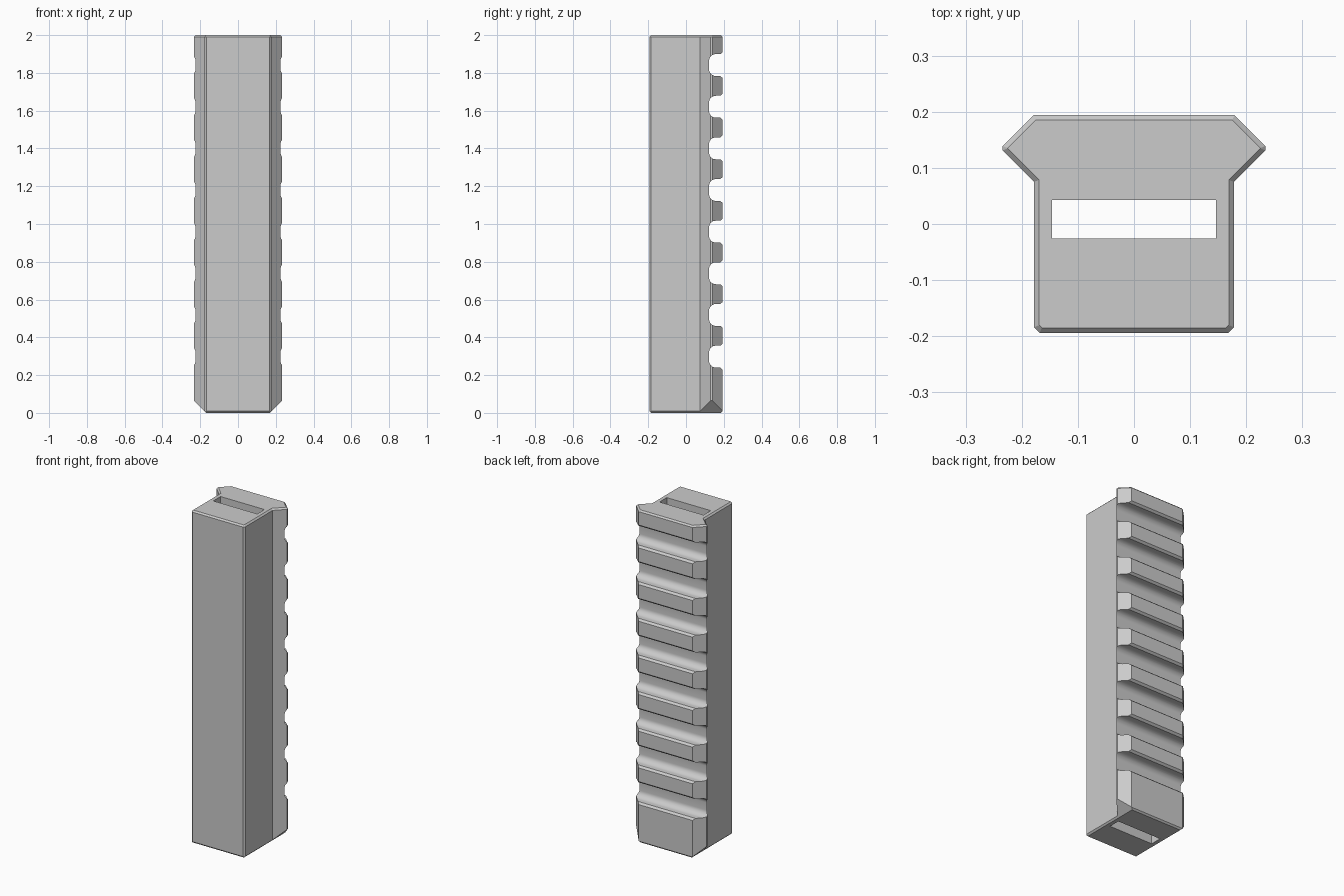
import bpy, bmesh, math
from mathutils import Vector

cube = bpy.data.objects.get("Cube")
if cube:
    bpy.data.objects.remove(cube, do_unlink=True)

HEIGHT = 2.0
BACK = 0.194
BODY_X = 0.178
CHAMFER = 0.009

grey = bpy.data.materials.new("plain grey")
grey.use_nodes = True
colour = (0.6, 0.6, 0.6, 1)
grey.diffuse_color = colour
grey.node_tree.nodes["Principled BSDF"].inputs["Base Color"].default_value = colour


def prism(bm, points, direction):
    """Extrude a closed outline along a direction; returns the far cap."""
    base = bm.faces.new([bm.verts.new(p) for p in points])
    far = bmesh.ops.extrude_face_region(bm, geom=[base], use_keep_orig=True)["geom"]
    moved = [g for g in far if isinstance(g, bmesh.types.BMVert)]
    bmesh.ops.translate(bm, verts=moved, vec=direction)
    return [g for g in far if isinstance(g, bmesh.types.BMFace)][0]


def make_object(name, bm):
    bmesh.ops.recalc_face_normals(bm, faces=bm.faces[:])
    mesh = bpy.data.meshes.new(name)
    bm.to_mesh(mesh)
    bm.free()
    obj = bpy.data.objects.new(name, mesh)
    bpy.context.collection.objects.link(obj)
    return obj


# Rail body: mirrored outline with flared wings at the back
half = [(0.168, -BACK), (BODY_X, -0.184), (BODY_X, 0.075),
        (0.234, 0.131), (0.234, 0.139), (0.179, BACK)]
outline = half + [(-x, y) for x, y in reversed(half)]
bm = bmesh.new()
cap = prism(bm, [(x, y, 0) for x, y in outline], (0, 0, HEIGHT))
bmesh.ops.recalc_face_normals(bm, faces=bm.faces[:])

# Chamfered top edge
rim = list(cap.verts)
bmesh.ops.inset_region(bm, faces=[cap], thickness=CHAMFER, use_even_offset=True)
for v in bm.verts:
    if v.co.z > 1 and v not in cap.verts:
        v.co.z = HEIGHT - CHAMFER

# Sloped bottom edges, which also trim the wings
for side, reach in (((1, 0), BODY_X), ((-1, 0), BODY_X), ((0, 1), BACK), ((0, -1), BACK)):
    normal = Vector((side[0], side[1], -1))
    point = Vector((side[0], side[1], 0)) * (reach - CHAMFER)
    bmesh.ops.bisect_plane(bm, geom=bm.verts[:] + bm.edges[:] + bm.faces[:], dist=1e-6,
                           plane_co=point, plane_no=normal, clear_outer=True)
    bmesh.ops.holes_fill(bm, edges=[e for e in bm.edges if e.is_boundary], sides=0)
rail = make_object("grip_rail", bm)
rail.data.materials.append(grey)

# Groove cutters: rounded floor and flared mouth
FLOOR, WIDTH, RADIUS, LIP = 0.122, 0.058, 0.036, 0.012
lower = [(0.25, -WIDTH - LIP), (BACK + 0.001, -WIDTH - LIP), (BACK - LIP, -WIDTH)]
for i in range(9):
    a = math.radians(90) * i / 8
    lower.append((FLOOR + RADIUS * (1 - math.sin(a)),
                  -WIDTH + RADIUS * (1 - math.cos(a))))
section = lower + [(y, -z) for y, z in reversed(lower)]
bm = bmesh.new()
for i in range(8):
    centre = 0.298 + i * 0.2205
    prism(bm, [(-0.3, y, centre + z) for y, z in section], (0.6, 0, 0))
grooves = make_object("groove_cutter", bm)

# Slot cutter running the full height
bm = bmesh.new()
prism(bm, [(-0.146, -0.026, -0.1), (0.146, -0.026, -0.1),
           (0.146, 0.043, -0.1), (-0.146, 0.043, -0.1)], (0, 0, HEIGHT + 0.2))
slot = make_object("slot_cutter", bm)

# Cut and tidy
bpy.ops.object.select_all(action='DESELECT')
rail.select_set(True)
bpy.context.view_layer.objects.active = rail
for cutter in (grooves, slot):
    cutter.hide_render = True
    cut = rail.modifiers.new(cutter.name, 'BOOLEAN')
    cut.operation = 'DIFFERENCE'
    cut.solver = 'EXACT'
    cut.object = cutter
    bpy.ops.object.modifier_apply(modifier=cut.name)
    bpy.data.objects.remove(cutter, do_unlink=True)
bpy.ops.object.shade_smooth_by_angle(angle=math.radians(25))
